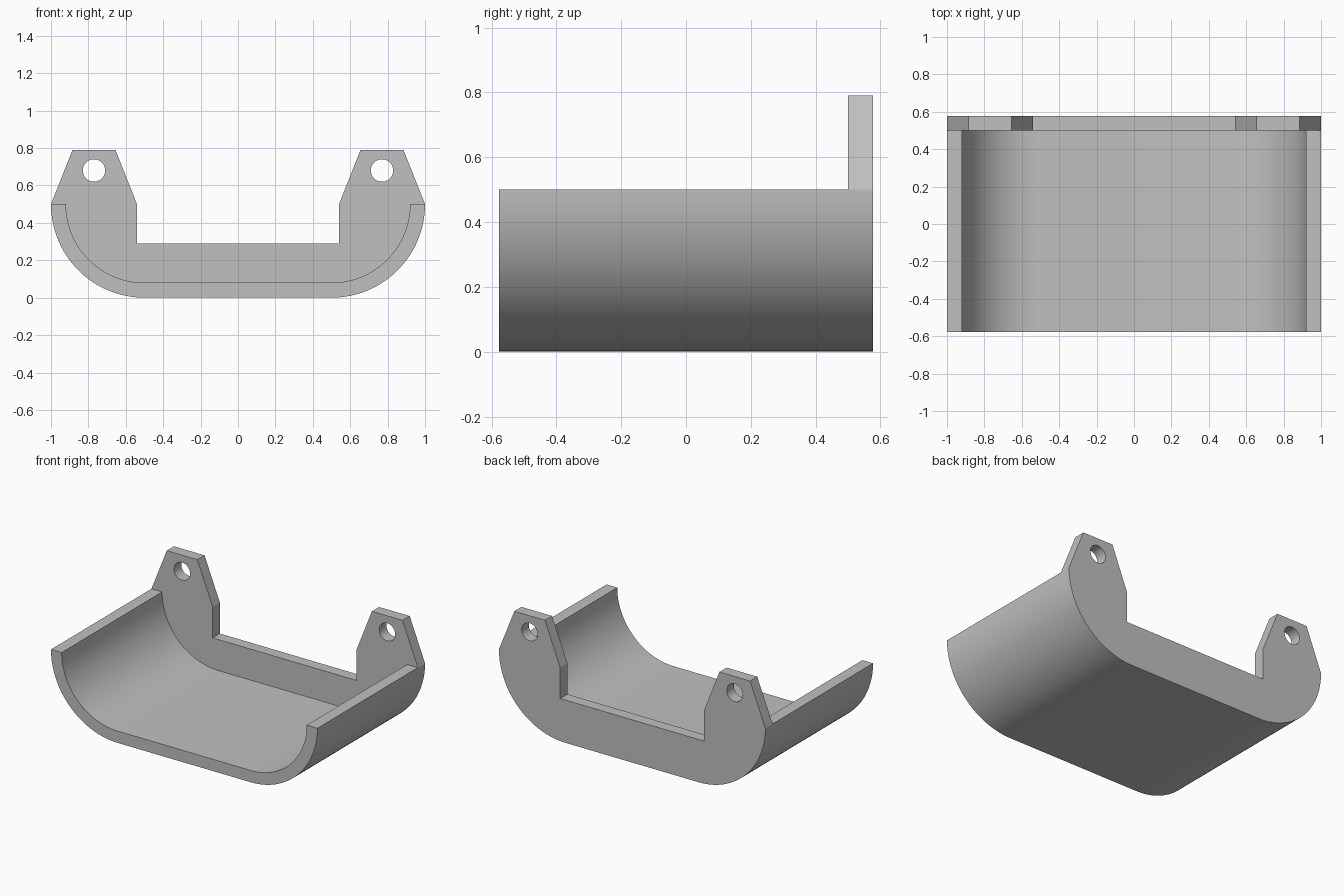
import bpy
import bmesh
from math import sin, cos, pi, radians

if "Cube" in bpy.data.objects:
    bpy.data.objects.remove(bpy.data.objects["Cube"], do_unlink=True)

# Overall dimensions
HALF_WIDTH, HALF_DEPTH = 1.0, 0.577
RADIUS, WALL = 0.5, 0.08
PLATE_FRONT = 0.50
ARC_STEPS = 32

grey = bpy.data.materials.new("light grey")
grey.use_nodes = True
colour = (0.53, 0.53, 0.53, 1)
grey.diffuse_color = colour
grey.node_tree.nodes["Principled BSDF"].inputs["Base Color"].default_value = colour


def mirrored(half):
    """Complete a left-to-middle outline with its mirror image."""
    return half + [(-x, z) for x, z in reversed(half)]


def rounded_corner(radius):
    """Quarter arc from the rim down to the flat floor, on the -x side."""
    centre = HALF_WIDTH - RADIUS
    steps = [pi / 2 * i / ARC_STEPS for i in range(ARC_STEPS + 1)]
    return [(-centre - radius * cos(a), RADIUS - radius * sin(a)) for a in steps]


def extrude_profile(name, outline, y0, y1):
    """Solid made by sweeping an x-z outline along y."""
    bm = bmesh.new()
    face = bm.faces.new([bm.verts.new((x, y0, z)) for x, z in outline])
    swept = bmesh.ops.extrude_face_region(bm, geom=[face], use_keep_orig=True)
    moved = [v for v in swept["geom"] if isinstance(v, bmesh.types.BMVert)]
    bmesh.ops.translate(bm, vec=(0, y1 - y0, 0), verts=moved)
    bmesh.ops.recalc_face_normals(bm, faces=bm.faces)
    mesh = bpy.data.meshes.new(name)
    bm.to_mesh(mesh)
    bm.free()
    mesh.materials.append(grey)
    obj = bpy.data.objects.new(name, mesh)
    bpy.context.collection.objects.link(obj)
    return obj


def select_only(obj):
    bpy.ops.object.select_all(action='DESELECT')
    obj.select_set(True)
    bpy.context.view_layer.objects.active = obj


# Curved tray: constant wall thickness, open at the front
outer = mirrored(rounded_corner(RADIUS))
inner = mirrored(rounded_corner(RADIUS - WALL))
tray = extrude_profile("tray", outer + inner[::-1], -HALF_DEPTH, PLATE_FRONT)

# Back plate with two tapered mounting ears
ear = [(-0.54, 0.29), (-0.54, 0.5), (-0.655, 0.79), (-0.885, 0.79)]
plate_half = ear + rounded_corner(RADIUS)
back_plate = extrude_profile("back_plate", mirrored(plate_half), PLATE_FRONT, HALF_DEPTH)

# Screw holes through the ears
for side in (-1, 1):
    bpy.ops.mesh.primitive_cylinder_add(
        vertices=40, radius=0.06, depth=0.4,
        location=(side * 0.77, HALF_DEPTH, 0.68), rotation=(pi / 2, 0, 0))
    cutter = bpy.context.object
    cutter.name = "hole_cutter"
    cutter.hide_render = True
    cutter.data.materials.append(grey)
    hole = back_plate.modifiers.new("screw hole", 'BOOLEAN')
    hole.operation = 'DIFFERENCE'
    hole.solver = 'EXACT'
    hole.object = cutter
    select_only(back_plate)
    bpy.ops.object.modifier_apply(modifier=hole.name)
    bpy.data.objects.remove(cutter, do_unlink=True)

# Smooth curved walls, crisp edges
for part in (tray, back_plate):
    select_only(part)
    bpy.ops.object.shade_smooth_by_angle(angle=radians(20))
